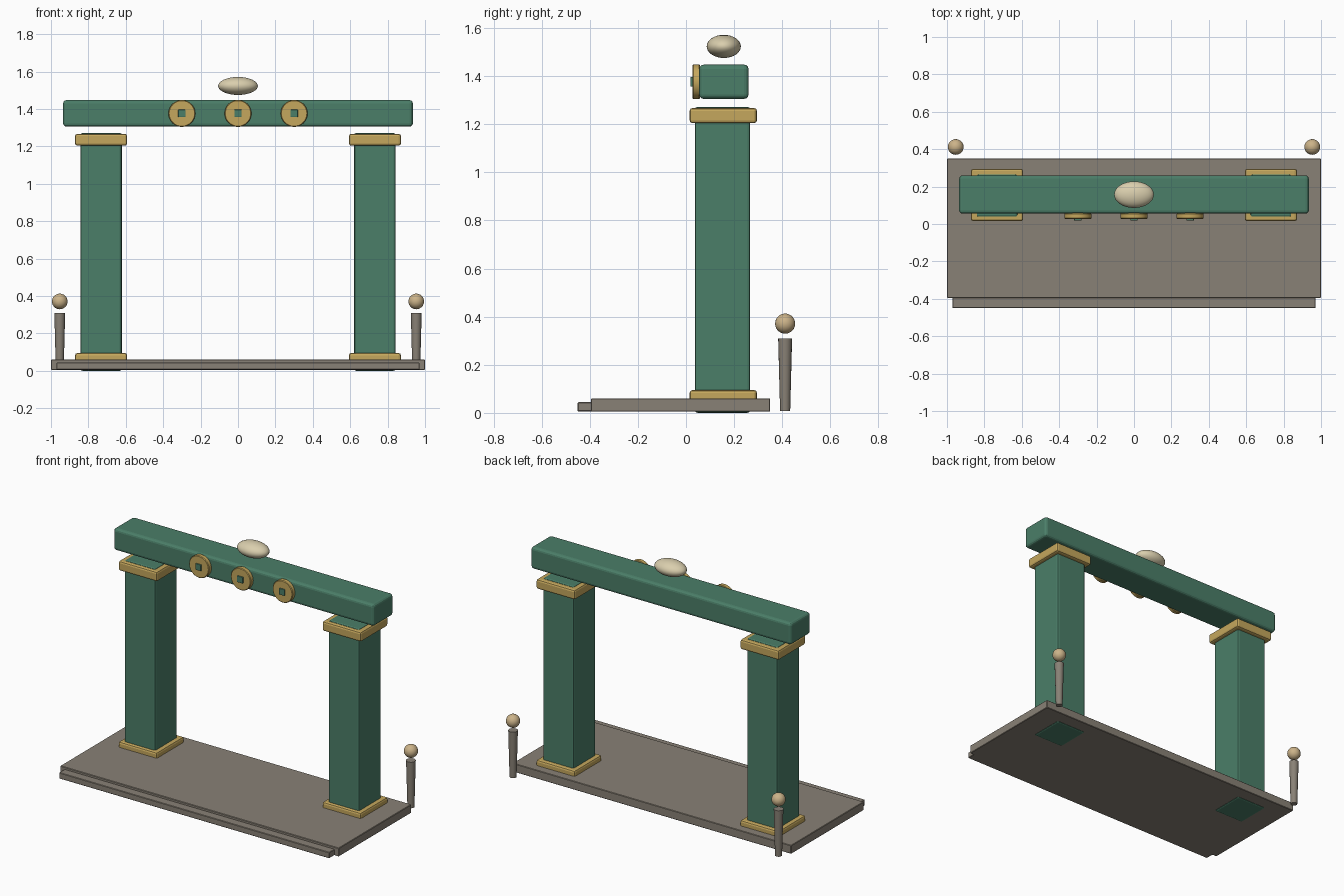
import bpy, math

if "Cube" in bpy.data.objects:
    bpy.data.objects.remove(bpy.data.objects["Cube"])


def material(name, color):
    m = bpy.data.materials.new(name)
    m.diffuse_color = (*color, 1)
    m.use_nodes = True
    m.node_tree.nodes["Principled BSDF"].inputs["Base Color"].default_value = m.diffuse_color
    return m


GREEN = material("green_paint", (0.07, 0.21, 0.14))
GOLD = material("gold_trim", (0.56, 0.39, 0.11))
STONE = material("stone", (0.25, 0.22, 0.18))
CREAM = material("cream", (0.70, 0.62, 0.42))
TAN = material("tan", (0.60, 0.45, 0.25))


def finish(name, mat, smooth=True):
    o = bpy.context.object
    o.name = name
    o.data.materials.append(mat)
    if smooth:
        bpy.ops.object.shade_smooth_by_angle(angle=math.radians(35))
    return o


def box(name, x, y, z, mat, bevel=0.0, segments=2):
    """Box from (min, max) pairs with optional rounded edges."""
    bpy.ops.mesh.primitive_cube_add(size=1, location=[(a + b) / 2 for a, b in (x, y, z)])
    bpy.context.object.scale = [b - a for a, b in (x, y, z)]
    bpy.ops.object.transform_apply(location=False, rotation=False, scale=True)
    o = finish(name, mat, False)
    if bevel:
        b = o.modifiers.new("bevel", 'BEVEL')
        b.width, b.segments = bevel, segments
    return o


# Base slab and front step
box("base_slab", (-1, 1), (-0.395, 0.35), (0.005, 0.06), STONE, 0.003, 1)
box("front_step", (-0.97, 0.97), (-0.45, -0.33), (0.006, 0.045), STONE, 0.003, 1)

for side, s in (("left", -1), ("right", 1)):
    cx = s * 0.732

    # Columns with gold foot and capital
    box(side + "_column", (cx - 0.111, cx + 0.111), (0.037, 0.267), (0, 1.272), GREEN, 0.012)
    for part, z in (("foot", (0.006, 0.095)), ("capital", (1.204, 1.267))):
        box(f"{side}_column_{part}", (cx - 0.139, cx + 0.139), (0.015, 0.295), z, GOLD, 0.012)

    # Tapered bollards with ball tops
    bpy.ops.mesh.primitive_cone_add(vertices=16, radius1=0.021, radius2=0.029, depth=0.302,
                                    location=(s * 0.953, 0.412, 0.159))
    finish(side + "_bollard", STONE)
    bpy.ops.mesh.primitive_ico_sphere_add(subdivisions=3, radius=0.042,
                                          location=(s * 0.953, 0.412, 0.371))
    finish(side + "_bollard_ball", TAN)

# Lintel beam
box("lintel_beam", (-0.935, 0.935), (0.055, 0.26), (1.305, 1.447), GREEN, 0.018, 3)

# Round medallions with square studs
for i in (-1, 0, 1):
    bpy.ops.mesh.primitive_cylinder_add(vertices=32, radius=0.072, depth=0.031,
                                        location=(i * 0.3, 0.0425, 1.376),
                                        rotation=(math.pi / 2, 0, 0))
    finish(f"medallion_{i + 2}", GOLD).modifiers.new("bevel", 'BEVEL').width = 0.004
    box(f"medallion_stud_{i + 2}", (i * 0.3 - 0.02, i * 0.3 + 0.02), (0.018, 0.04),
        (1.356, 1.396), GREEN, 0.003)

# Crowning ellipsoid above the beam
bpy.ops.mesh.primitive_uv_sphere_add(segments=32, ring_count=16, radius=1,
                                     location=(0, 0.157, 1.523))
bpy.context.object.scale = (0.106, 0.071, 0.048)
finish("crown_stone", CREAM)
